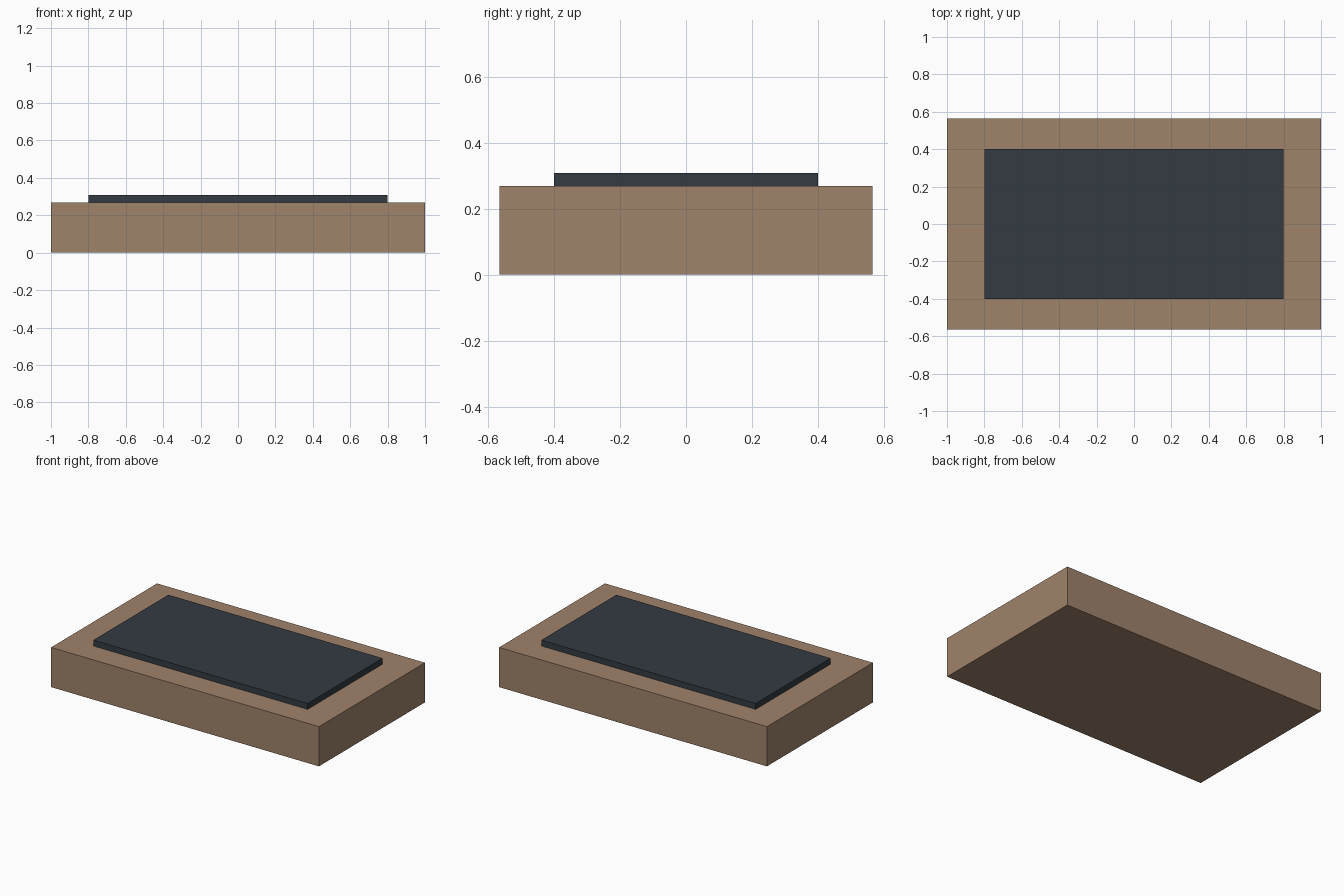
import bpy

if "Cube" in bpy.data.objects:
    bpy.data.objects.remove(bpy.data.objects["Cube"])


def material(name, color):
    mat = bpy.data.materials.new(name)
    mat.diffuse_color = (*color, 1.0)
    mat.use_nodes = True
    mat.node_tree.nodes["Principled BSDF"].inputs["Base Color"].default_value = mat.diffuse_color
    return mat


def box(name, size_x, size_y, z_min, z_max, mat):
    bpy.ops.mesh.primitive_cube_add(size=1, location=(0, 0, (z_min + z_max) / 2))
    obj = bpy.context.object
    obj.name = name
    obj.scale = (size_x, size_y, z_max - z_min)
    bpy.ops.object.transform_apply(location=False, rotation=False, scale=True)
    obj.data.materials.append(mat)
    return obj


BASE_TOP = 0.268
PANEL_TOP = 0.308

# Solid brown slab standing on the ground
box("base", 2.0, 1.13, 0.0, BASE_TOP, material("brown", (0.347, 0.227, 0.147)))

# Thin dark panel lying on the slab
box("top_panel", 1.6, 0.8, BASE_TOP, PANEL_TOP, material("dark_slate", (0.033, 0.044, 0.054)))
